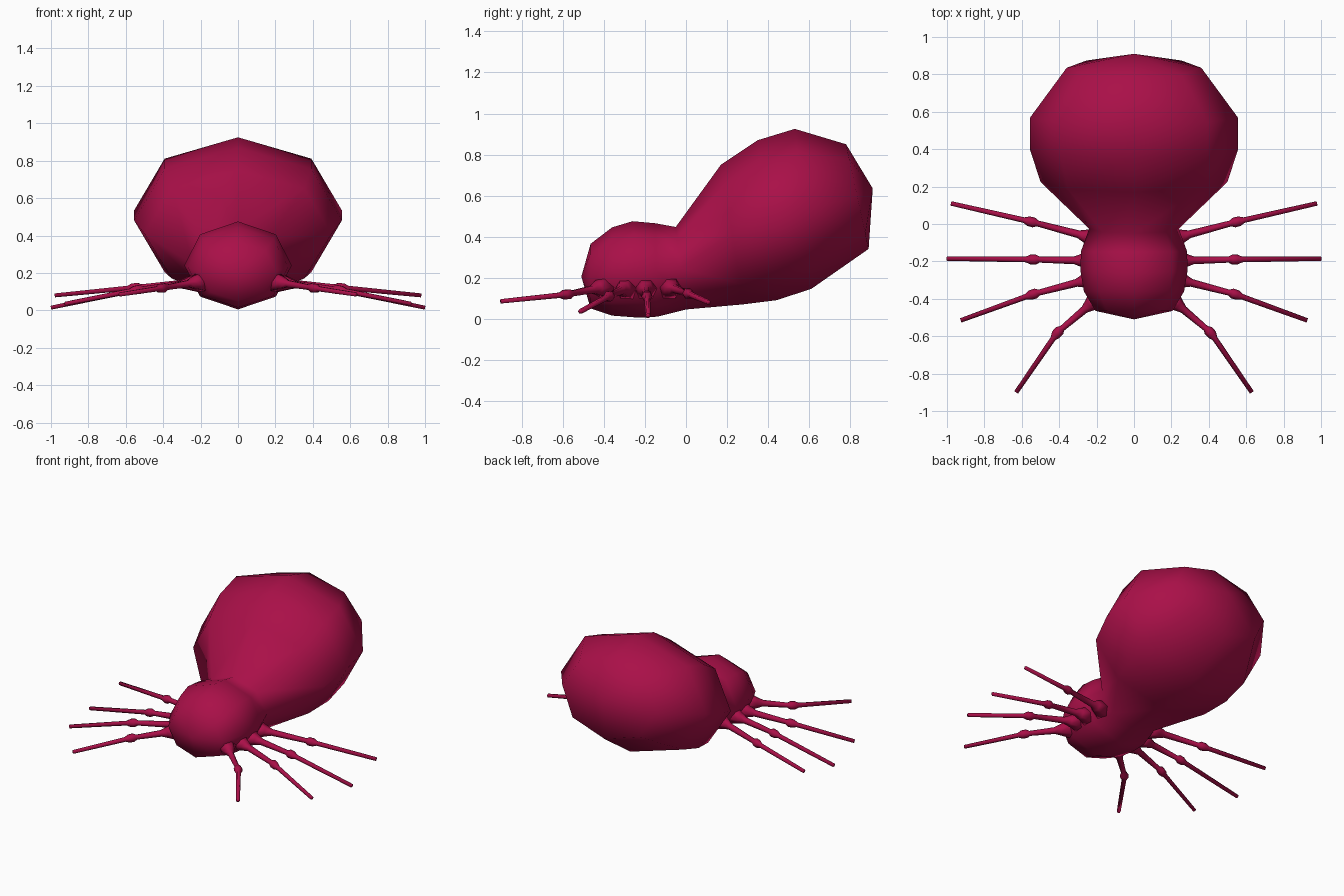
import bpy, bmesh, math
from mathutils import Vector

if "Cube" in bpy.data.objects:
    bpy.data.objects.remove(bpy.data.objects["Cube"])

red = bpy.data.materials.new("crimson")
red.diffuse_color = (0.40, 0.005, 0.065, 1)
red.use_nodes = True
red.node_tree.nodes["Principled BSDF"].inputs["Base Color"].default_value = red.diffuse_color


def loft(bm, rings, start=None, end=None):
    """Skin a list of vertex rings; close ends with a point or a flat cap."""
    loops = [[bm.verts.new(p) for p in r] for r in rings]
    n = len(loops[0])
    for a, b in zip(loops, loops[1:]):
        for i in range(n):
            bm.faces.new((a[i], a[(i + 1) % n], b[(i + 1) % n], b[i]))
    for loop, tip in ((loops[0], start), (loops[-1], end)):
        if tip is None:
            bm.faces.new(loop)
        else:
            v = bm.verts.new(tip)
            for i in range(n):
                bm.faces.new((loop[i], loop[(i + 1) % n], v))


def finish(bm, name):
    bmesh.ops.recalc_face_normals(bm, faces=bm.faces)
    mesh = bpy.data.meshes.new(name)
    bm.to_mesh(mesh)
    bm.free()
    mesh.materials.append(red)
    mesh.shade_smooth()
    obj = bpy.data.objects.new(name, mesh)
    bpy.context.collection.objects.link(obj)
    return obj


def body_ring(top, bottom, half_width, sides=8):
    """Tilted octagon between a top and a bottom (y, z) point on the centre line."""
    t, b = Vector((0, *top)), Vector((0, *bottom))
    c, up = (t + b) / 2, (t - b) / 2
    out = Vector((half_width, 0, 0))
    return [c + up * math.cos(a) + out * math.sin(a)
            for a in (2 * math.pi * i / sides for i in range(sides))]


# Body: head, waist and raised abdomen in one skin
body_profile = [
    ((-0.465, 0.365), (-0.465, 0.05), 0.205),
    ((-0.36, 0.445), (-0.36, 0.015), 0.268),
    ((-0.26, 0.475), (-0.23, 0.005), 0.287),
    ((-0.15, 0.465), (-0.14, 0.01), 0.283),
    ((-0.05, 0.447), (0.0, 0.045), 0.24),
    ((0.17, 0.75), (0.28, 0.07), 0.50),
    ((0.35, 0.87), (0.44, 0.09), 0.555),
    ((0.53, 0.925), (0.61, 0.145), 0.555),
    ((0.78, 0.85), (0.89, 0.34), 0.36),
]
bm = bmesh.new()
loft(bm, [body_ring(*r) for r in body_profile], (0, -0.51, 0.205), (0, 0.91, 0.635))
finish(bm, "body")


def make_leg(name, root, joint, tip, sides=6):
    """Thin leg with a flared root, a swollen joint and a tapered end."""
    root, joint, tip = map(Vector, (root, joint, tip))
    d1, d2 = (joint - root).normalized(), (tip - joint).normalized()
    mid = (d1 + d2).normalized()
    stations = [
        (root - d1 * 0.05, d1, 0.065),
        (root + d1 * 0.02, d1, 0.036),
        (root + d1 * 0.06, d1, 0.021),
        (joint - d1 * 0.035, d1, 0.016),
        (joint - d1 * 0.015, mid, 0.027),
        (joint + d2 * 0.015, mid, 0.026),
        (joint + d2 * 0.04, d2, 0.015),
        (tip, d2, 0.012),
    ]
    rings = []
    for p, d, r in stations:
        u = d.cross(Vector((0, 0, 1))).normalized()
        v = u.cross(d)
        rings.append([p + (u * math.cos(a) + v * math.sin(a)) * r
                      for a in (2 * math.pi * i / sides for i in range(sides))])
    bm = bmesh.new()
    loft(bm, rings)
    obj = finish(bm, name)
    mirror = obj.modifiers.new("mirror", 'MIRROR')
    mirror.use_axis = (True, False, False)


# Four leg pairs, mirrored across x
make_leg("front_legs", (0.22, -0.42, 0.15), (0.41, -0.58, 0.118), (0.63, -0.90, 0.085))
make_leg("second_legs", (0.25, -0.30, 0.145), (0.54, -0.375, 0.11), (0.925, -0.515, 0.035))
make_leg("third_legs", (0.26, -0.195, 0.145), (0.54, -0.19, 0.11), (1.0, -0.185, 0.014))
make_leg("rear_legs", (0.24, -0.07, 0.15), (0.55, 0.012, 0.122), (0.978, 0.11, 0.08))
